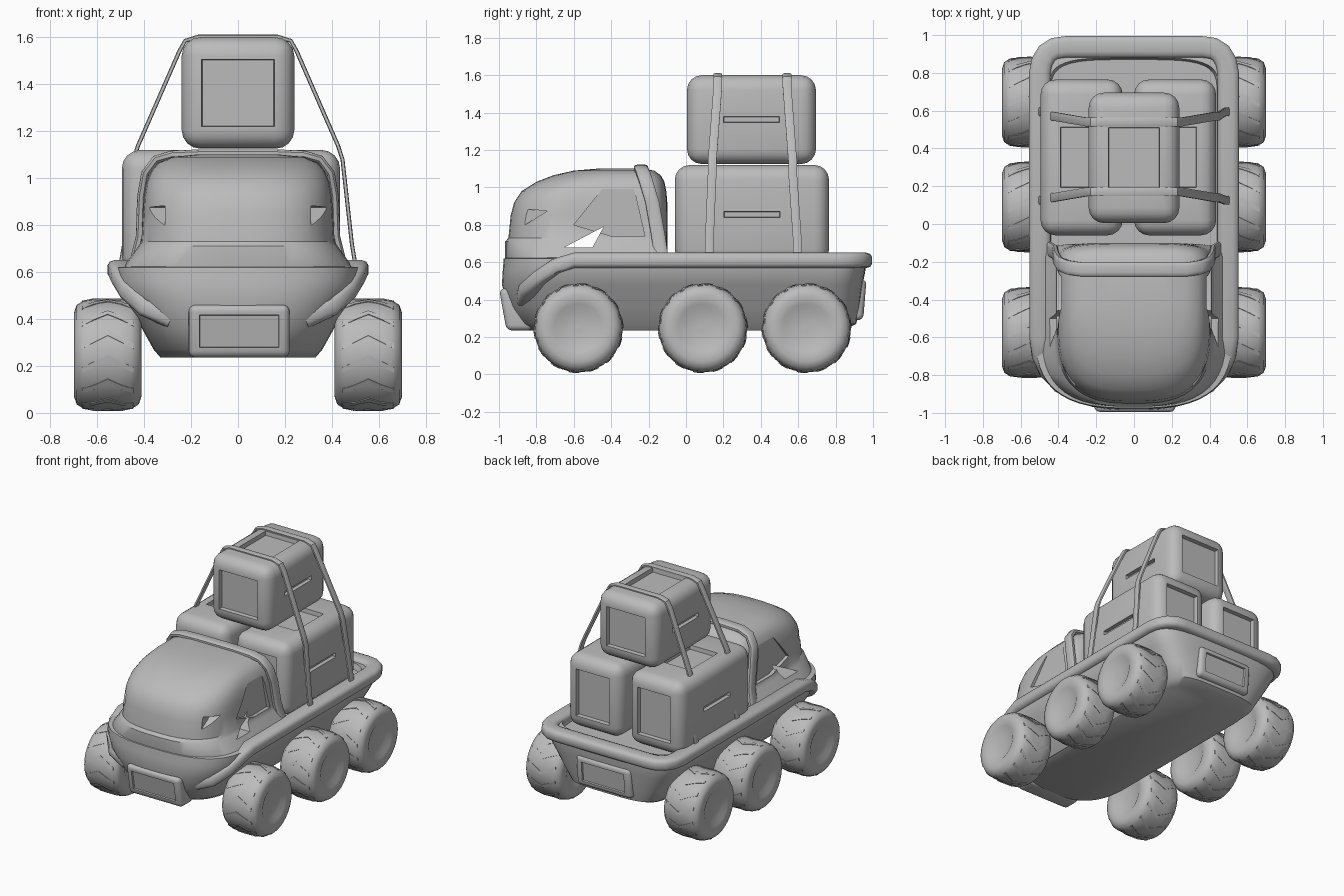
import bpy, bmesh, math
from mathutils import Vector, Matrix

if "Cube" in bpy.data.objects:
    bpy.data.objects.remove(bpy.data.objects["Cube"])

grey = bpy.data.materials.new("light_grey")
grey.diffuse_color = (0.5, 0.5, 0.5, 1)
grey.use_nodes = True
grey.node_tree.nodes["Principled BSDF"].inputs["Base Color"].default_value = grey.diffuse_color


def finish(name, bm, angle=40):
    bmesh.ops.recalc_face_normals(bm, faces=bm.faces)
    me = bpy.data.meshes.new(name)
    bm.to_mesh(me)
    bm.free()
    me.materials.append(grey)
    ob = bpy.data.objects.new(name, me)
    bpy.context.collection.objects.link(ob)
    smooth(ob, angle)
    return ob


def smooth(ob, angle=40):
    bpy.ops.object.select_all(action='DESELECT')
    ob.select_set(True)
    bpy.context.view_layer.objects.active = ob
    bpy.ops.object.shade_smooth_by_angle(angle=math.radians(angle))


def skin(bm, rings):
    """Join equal vertex rings with quads and cap both ends."""
    vs = [[bm.verts.new(p) for p in r] for r in rings]
    n = len(vs[0])
    for a, b in zip(vs, vs[1:]):
        for j in range(n):
            bm.faces.new((a[j], a[(j + 1) % n], b[(j + 1) % n], b[j]))
    bm.faces.new(vs[0])
    bm.faces.new(vs[-1])


def outline(z, w, yf, yr, fl, rl, n=48):
    """Plan outline: rounded nose of length fl, squarer tail of length rl."""
    pts = []
    for i in range(n):
        a = 2 * math.pi * (i + 0.5) / n
        c, s = math.cos(a), math.sin(a)
        e = 2 / 2.8 if s < 0 else 2 / 4
        x = w * math.copysign(abs(c) ** e, c)
        y = yf + fl - fl * abs(s) ** e if s < 0 else yr - rl + rl * abs(s) ** e
        pts.append((x, y, z))
    return pts


def sweep(name, path, hw, hh, side=None, n=12, power=0.6):
    """Rounded band along a path; hw is measured along the side vector."""
    path = [Vector(p) for p in path]
    rings = []
    for i, p in enumerate(path):
        t = (path[min(i + 1, len(path) - 1)] - path[max(i - 1, 0)]).normalized()
        s = side or t.cross(Vector((0, 0, 1))).normalized()
        u = s.cross(t).normalized()
        ring = []
        for k in range(n):
            a = 2 * math.pi * (k + 0.5) / n
            c, d = math.cos(a), math.sin(a)
            ring.append(p + s * hw * math.copysign(abs(c) ** power, c)
                        + u * hh * math.copysign(abs(d) ** power, d))
        rings.append(ring)
    bm = bmesh.new()
    skin(bm, rings)
    return finish(name, bm)


def mirror_path(half):
    return half + [(-x, y, z) for x, y, z in reversed(half)]


def rounded_box(name, lo, hi, r, recesses, lean=0):
    """Bevelled box; each recess = (direction, half sizes, depth); lean shears y by height."""
    lo, hi = Vector(lo), Vector(hi)
    mid, size = (lo + hi) / 2, hi - lo
    bm = bmesh.new()
    bmesh.ops.create_cube(bm, size=1, matrix=Matrix.Translation(mid) @ Matrix.Diagonal((*size, 1)))
    bmesh.ops.bevel(bm, geom=bm.edges[:], offset=r, segments=4, profile=0.5, affect='EDGES')
    for d, half, depth in recesses:
        bm.normal_update()
        d = Vector(d)
        f = max(bm.faces, key=lambda q: q.calc_area() * (q.normal.dot(d) > 0.99))
        c = f.calc_center_median()
        bmesh.ops.inset_individual(bm, faces=[f], thickness=0.006)
        for v in f.verts:
            for k in range(3):
                if abs(d[k]) < 0.5:
                    v.co[k] = c[k] + math.copysign(half[k], v.co[k] - c[k])
        bmesh.ops.inset_individual(bm, faces=[f], thickness=0.004, depth=-depth)
    for v in bm.verts:
        v.co.y += lean * (hi.z - v.co.z)
    return finish(name, bm)


def cut_prism(target, yz, x0, x1):
    """Cut a prism with a y-z polygon, running from x0 to x1."""
    bm = bmesh.new()
    skin(bm, [[(x, y, z) for y, z in yz] for x in (x0, x1)])
    cutter = finish("cutter", bm)
    cutter.hide_render = True
    m = target.modifiers.new("cut", 'BOOLEAN')
    m.operation, m.object, m.solver = 'DIFFERENCE', cutter, 'EXACT'
    bpy.context.view_layer.objects.active = target
    bpy.ops.object.modifier_apply(modifier=m.name)
    bpy.data.objects.remove(cutter)


# Hull: sloping tub with a shallow load floor
bm = bmesh.new()
skin(bm, [outline(*l) for l in (
    (0.235, 0.33, -0.84, 0.84, 0.40, 0.25),
    (0.27, 0.36, -0.90, 0.91, 0.40, 0.25),
    (0.36, 0.41, -0.95, 0.93, 0.40, 0.25),
    (0.48, 0.48, -0.985, 0.945, 0.40, 0.25),
    (0.56, 0.52, -0.98, 0.96, 0.40, 0.25),
    (0.62, 0.52, -0.975, 0.96, 0.40, 0.25),
    (0.63, 0.45, -0.93, 0.88, 0.40, 0.2),
    (0.59, 0.44, -0.92, 0.87, 0.40, 0.2))])
finish("hull", bm)

# Rail round the load bed, sinking into the nose
rail = [(0.28, -0.85, 0.40), (0.385, -0.84, 0.45), (0.45, -0.77, 0.52), (0.485, -0.69, 0.58),
        (0.497, -0.60, 0.61), (0.499, 0.80, 0.61), (0.487, 0.86, 0.61), (0.46, 0.905, 0.61),
        (0.42, 0.93, 0.61), (0.36, 0.938, 0.61)]
sweep("bed_rail", mirror_path(rail), 0.058, 0.042)

# Cab: flared skirt, rounded nose and roof
bm = bmesh.new()
skin(bm, [outline(*l) for l in (
    (0.585, 0.49, -0.96, -0.10, 0.40, 0.10),
    (0.62, 0.49, -0.968, -0.10, 0.40, 0.10),
    (0.71, 0.425, -0.968, -0.10, 0.40, 0.10),
    (0.73, 0.412, -0.95, -0.10, 0.40, 0.10),
    (0.85, 0.405, -0.938, -0.10, 0.40, 0.12),
    (0.92, 0.40, -0.92, -0.10, 0.40, 0.14),
    (0.98, 0.39, -0.88, -0.105, 0.40, 0.15),
    (1.03, 0.37, -0.80, -0.115, 0.38, 0.16),
    (1.065, 0.34, -0.71, -0.135, 0.34, 0.16),
    (1.09, 0.28, -0.60, -0.17, 0.25, 0.14),
    (1.10, 0.18, -0.48, -0.23, 0.15, 0.10))])
cab = finish("cab", bm)
cut_prism(cab, [(-0.65, 0.68), (-0.44, 0.79), (-0.50, 0.68)], -0.7, 0.7)   # open side windows
for s in (1, -1):
    cut_prism(cab, [(-0.89, 0.885), (-0.74, 0.875), (-0.86, 0.80)], s * 0.31, s * 0.6)  # lamp notches
    cut_prism(cab, [(-0.60, 0.80), (-0.44, 1.0), (-0.28, 1.0), (-0.22, 0.74), (-0.40, 0.74)],
              s * 0.385, s * 0.6)                                           # side panels
smooth(cab, 35)

# Roll bar over the back of the cab
arch = [(0.45, -0.13, 0.62), (0.418, -0.15, 0.75), (0.412, -0.18, 0.92), (0.395, -0.21, 1.02),
        (0.35, -0.23, 1.08), (0.28, -0.24, 1.10), (0.15, -0.24, 1.105)]
sweep("roll_bar", mirror_path(arch), 0.038, 0.018, Vector((0, 1, 0)))

# Front bumper and tail panel, leaning with the hull
rounded_box("front_bumper", (-0.21, -1.0, 0.235), (0.22, -0.86, 0.46), 0.03,
            [((0, -1, 0), (0.17, 0, 0.07), 0.012)], 0.18)
rounded_box("tail_panel", (-0.22, 0.85, 0.29), (0.22, 0.965, 0.51), 0.03,
            [((0, 1, 0), (0.17, 0, 0.07), 0.012)], -0.08)


# Cargo crates with framed ends, lid recess and hand slots
def crate(name, lo, hi):
    hx, hz = (hi[0] - lo[0]) / 2 - 0.085, (hi[2] - lo[2]) / 2 - 0.095
    ends = [((0, s, 0), (hx, 0, hz), 0.03) for s in (-1, 1)]
    slots = [((s, 0, 0), (0, 0.15, 0.016), 0.025) for s in (-1, 1)]
    lid = [((0, 0, 1), (hx - 0.02, 0.16, 0), 0.03)]
    rounded_box(name, lo, hi, 0.08, ends + slots + lid)


crate("crate_left", (-0.495, -0.06, 0.59), (-0.06, 0.765, 1.12))
crate("crate_right", (0.0, -0.06, 0.59), (0.435, 0.765, 1.12))
crate("crate_top", (-0.24, 0.005, 1.125), (0.24, 0.695, 1.60))

# Tie-down straps
for name, y0, y1, y2 in (("front_strap", 0.125, 0.14, 0.17), ("rear_strap", 0.595, 0.57, 0.54)):
    half = [(0.50, y0, 0.63), (0.485, y0, 0.72), (0.445, y1, 1.08), (0.425, y1, 1.14),
            (0.25, y2, 1.54), (0.225, y2, 1.585), (0.17, y2, 1.602)]
    sweep(name, mirror_path(half), 0.024, 0.009, Vector((0, 1, 0)), 8, 0.5)

# Six wheels: lathed tyre with slightly dished hub and chevron lugs
PROFILE = [(0.01, 0.122), (0.10, 0.120), (0.13, 0.137), (0.18, 0.143), (0.212, 0.132),
           (0.232, 0.10), (0.237, 0.05)]


def wheel_mesh():
    bm = bmesh.new()
    prof = PROFILE + [(r, -x) for r, x in reversed(PROFILE)]
    n = 32
    skin(bm, [[(x, r * math.cos(2 * math.pi * k / n), r * math.sin(2 * math.pi * k / n))
               for k in range(n)] for r, x in prof])
    for k in range(14):
        for s in (-1, 1):
            rings = []
            for x, a, r in ((0, 0, 0.241), (0.06, 0.13, 0.240), (0.11, 0.24, 0.230)):
                a += 2 * math.pi * k / 14
                rings.append([(s * x, q * math.cos(b), q * math.sin(b)) for q, b in
                              ((r - 0.02, a), (r, a), (r, a + 0.10), (r - 0.02, a + 0.10))])
            skin(bm, rings)
    return bm


for s, side in ((-1, "left"), (1, "right")):
    for y, place in ((-0.575, "front"), (0.09, "middle"), (0.645, "rear")):
        ob = finish(f"{place}_{side}_wheel", wheel_mesh())
        ob.location = (s * 0.555, y, 0.248)
